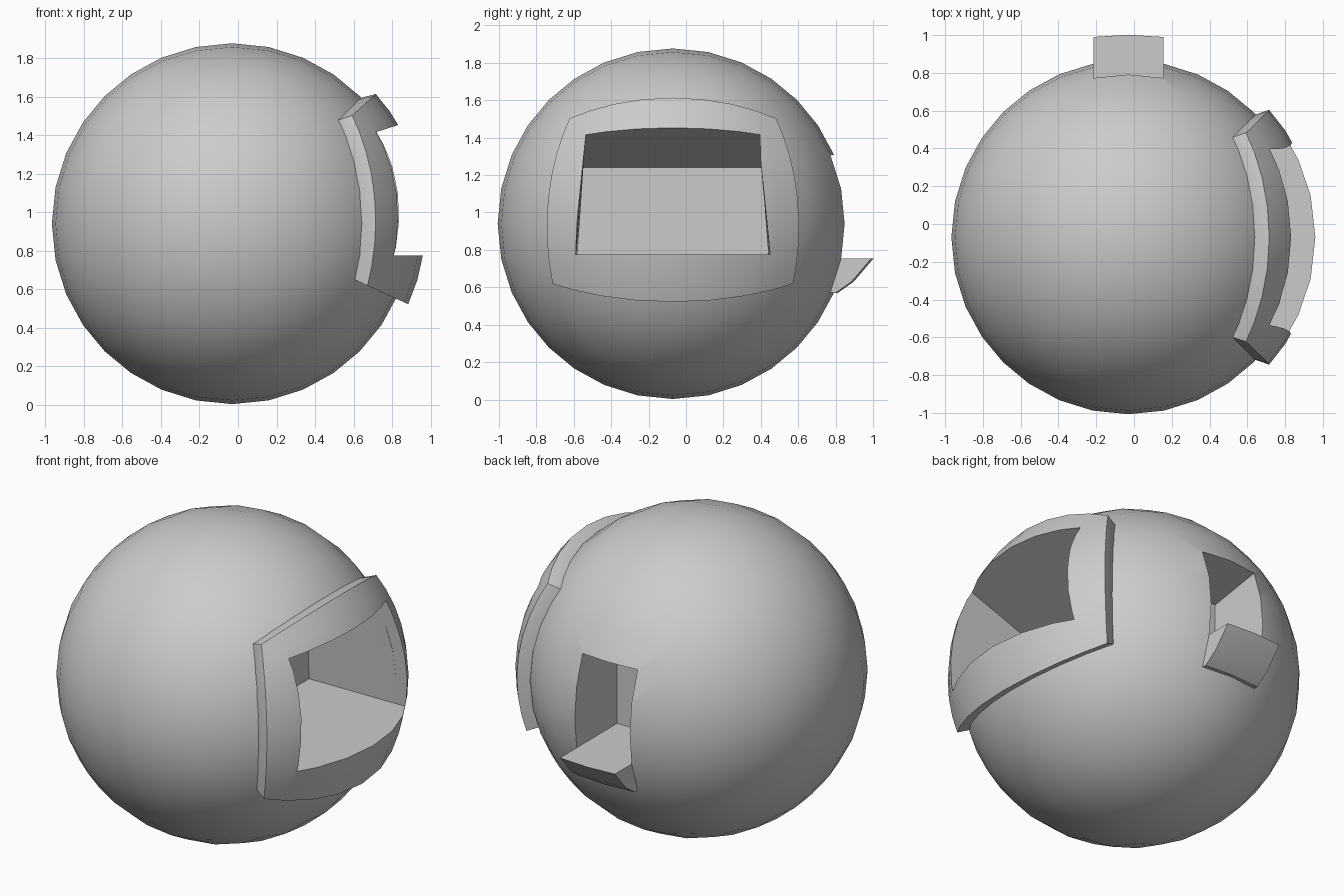
import bpy, bmesh, math
from mathutils import Vector

if "Cube" in bpy.data.objects:
    bpy.data.objects.remove(bpy.data.objects["Cube"], do_unlink=True)

CENTRE = Vector((-0.03, -0.07, 0.94))
R_BODY, R_FRAME = 0.937, 1.005

grey = bpy.data.materials.new("plain_grey")
grey.use_nodes = True
grey.diffuse_color = (0.6, 0.6, 0.6, 1)
grey.node_tree.nodes["Principled BSDF"].inputs["Base Color"].default_value = grey.diffuse_color


def make_object(name, bm):
    bmesh.ops.recalc_face_normals(bm, faces=bm.faces)
    mesh = bpy.data.meshes.new(name)
    bm.to_mesh(mesh)
    bm.free()
    mesh.materials.append(grey)
    obj = bpy.data.objects.new(name, mesh)
    obj.location = CENTRE
    bpy.context.collection.objects.link(obj)
    return obj


def activate(obj):
    bpy.ops.object.select_all(action='DESELECT')
    obj.select_set(True)
    bpy.context.view_layer.objects.active = obj


def cut(obj, cutter):
    activate(obj)
    mod = obj.modifiers.new("cut", 'BOOLEAN')
    mod.operation, mod.solver, mod.object = 'DIFFERENCE', 'EXACT', cutter
    bpy.ops.object.modifier_apply(modifier=mod.name)


def block(name, inner, outer):
    """Closed six-sided solid between two four-cornered loops."""
    bm = bmesh.new()
    a, b = ([bm.verts.new(p) for p in loop] for loop in (inner, outer))
    bm.faces.new(a)
    bm.faces.new(b)
    for i in range(4):
        j = (i + 1) % 4
        bm.faces.new((a[i], a[j], b[j], b[i]))
    return make_object(name, bm)


def trapezoid(x, y_low, z_low, y_high, z_high, x_high=None):
    xh = x if x_high is None else x_high
    return [Vector(p) for p in ((x, -y_low, z_low), (x, y_low, z_low),
                                (xh, y_high, z_high), (xh, -y_high, z_high))]


# Ball body: subdivided cube pushed onto a sphere
bm = bmesh.new()
bmesh.ops.create_cube(bm, size=2)
body = make_object("ball_body", bm)
activate(body)
sub = body.modifiers.new("subdivide", 'SUBSURF')
sub.levels = sub.render_levels = 3
bpy.ops.object.modifier_apply(modifier=sub.name)
for v in body.data.vertices:
    v.co = v.co.normalized() * R_BODY

# Raised window frame: curved patch with a slightly flared base
top_corners = trapezoid(0.70, 0.64, -0.32, 0.55, 0.56, 0.62)
base_corners = trapezoid(0.70, 0.68, -0.32, 0.60, 0.61, 0.62)


def patch_point(c, u, v, radius):
    p = c[0].lerp(c[1], u).lerp(c[3].lerp(c[2], u), v)
    return p.normalized() * radius


N = 8
bm = bmesh.new()
layers = []
for corners, radius in ((top_corners, R_FRAME), (base_corners, 0.93), (base_corners, 0.85)):
    layers.append([[bm.verts.new(patch_point(corners, i / N, j / N, radius))
                    for i in range(N + 1)] for j in range(N + 1)])
for g in (layers[0], layers[2]):
    for j in range(N):
        for i in range(N):
            bm.faces.new((g[j][i], g[j][i + 1], g[j + 1][i + 1], g[j + 1][i]))


def rim(g):
    return (g[0][:-1] + [row[-1] for row in g[:-1]]
            + g[-1][:0:-1] + [row[0] for row in g[:0:-1]])


for upper, lower in zip(layers, layers[1:]):
    a, b = rim(upper), rim(lower)
    for i in range(len(a)):
        j = (i + 1) % len(a)
        bm.faces.new((a[i], a[j], b[j], b[i]))
frame = make_object("window_frame", bm)

# Window recess: flat floor, sloping ceiling, flat back wall
back = trapezoid(0.20, 0.51, -0.165, 0.49, 0.30)
mouth = trapezoid(0.85, 0.52, -0.165, 0.465, 0.48, 0.76)
outer = [p.lerp(q, 1.7) for p, q in zip(back, mouth)]
window_cutter = block("window_cutter", back, outer)

# Rear slot recess
W = 0.185


def slot_loop(y, low, high):
    return [(-W, y, low), (W, y, low), (W, y, high), (-W, y, high)]


slot_cutter = block("slot_cutter", slot_loop(0.51, -0.187, 0.31), slot_loop(1.2, -0.187, 0.425))
cut(body, window_cutter)
cut(frame, window_cutter)
cut(body, slot_cutter)
for helper in (window_cutter, slot_cutter):
    bpy.data.objects.remove(helper, do_unlink=True)

# Ledge under the rear slot: side profile swept across the width, outer edge bowed
profile = [(0.60, -0.187), (1.06, -0.187), (0.955, -0.31), (0.87, -0.37), (0.60, -0.35)]
bm = bmesh.new()
loops = []
for x in (-W, 0, W):
    bow = 0.012 if x == 0 else 0
    loops.append([bm.verts.new((x, y + (bow if y > 0.8 else 0), z)) for y, z in profile])
for a, b in zip(loops, loops[1:]):
    for i in range(len(profile)):
        j = (i + 1) % len(profile)
        bm.faces.new((a[i], a[j], b[j], b[i]))
bm.faces.new(loops[0])
bm.faces.new(loops[-1])
ledge = make_object("rear_ledge", bm)

for obj in (body, frame, ledge):
    activate(obj)
    bpy.ops.object.shade_smooth_by_angle(angle=math.radians(30))
